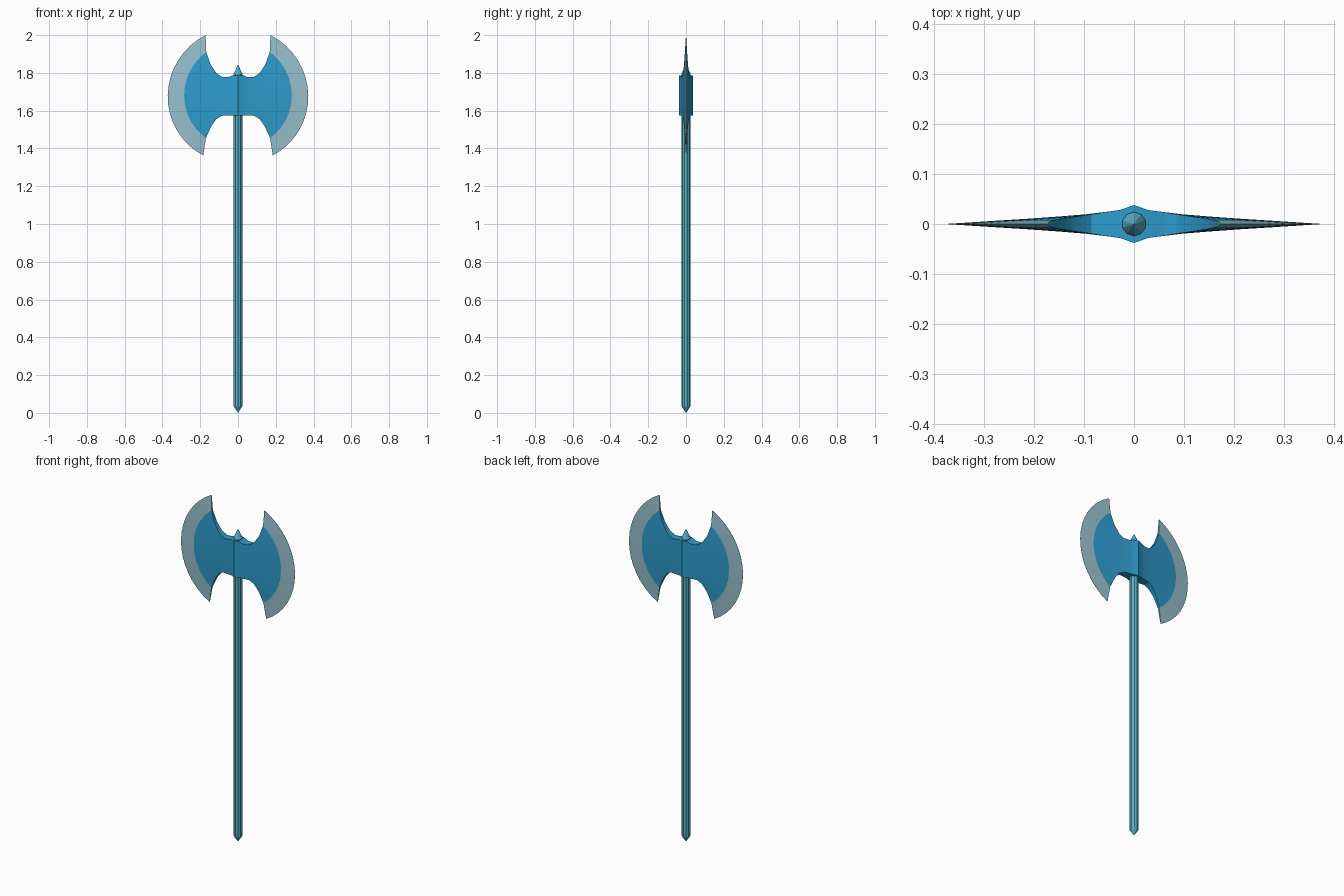
import bpy, bmesh, math

if "Cube" in bpy.data.objects:
    bpy.data.objects.remove(bpy.data.objects["Cube"])


def material(name, rgb):
    m = bpy.data.materials.new(name)
    m.diffuse_color = (*rgb, 1)
    m.use_nodes = True
    m.node_tree.nodes["Principled BSDF"].inputs["Base Color"].default_value = m.diffuse_color
    return m


BLUE = material("blue_steel", (0.027, 0.33, 0.61))
PALE = material("pale_edge", (0.31, 0.53, 0.61))
TEAL = material("teal_shaft", (0.10, 0.43, 0.57))


def finish(bm, name, mats):
    bmesh.ops.remove_doubles(bm, verts=bm.verts, dist=1e-5)
    bmesh.ops.recalc_face_normals(bm, faces=bm.faces)
    me = bpy.data.meshes.new(name)
    bm.to_mesh(me)
    bm.free()
    for m in mats:
        me.materials.append(m)
    ob = bpy.data.objects.new(name, me)
    bpy.context.collection.objects.link(ob)
    return ob


# Shaft: ten-sided pole pointed at both ends
SIDES = 10
bm = bmesh.new()
rings = []
for z in (0.035, 1.795):
    rings.append([bm.verts.new((0.024 * math.cos(2 * math.pi * (i + .5) / SIDES),
                                0.024 * math.sin(2 * math.pi * (i + .5) / SIDES), z))
                  for i in range(SIDES)])
low, high = bm.verts.new((0, 0, 0.0)), bm.verts.new((0, 0, 1.845))
for i in range(SIDES):
    j = (i + 1) % SIDES
    bm.faces.new((rings[0][i], rings[0][j], rings[1][j], rings[1][i]))
    bm.faces.new((low, rings[0][j], rings[0][i]))
    bm.faces.new((high, rings[1][i], rings[1][j]))
finish(bm, "shaft", [TEAL])

# Head stations: top x, top z, bottom x, bottom z, outward bow, half thickness
STATIONS = [
    (0.0, 1.787, 0.0, 1.575, 0.0, 0.038),
    (0.028, 1.787, 0.028, 1.575, 0.0, 0.028),
    (0.05, 1.778, 0.05, 1.574, 0.0, 0.025),
    (0.085, 1.779, 0.085, 1.573, 0.01, 0.0195),
    (0.115, 1.80, 0.115, 1.555, 0.035, 0.015),
    (0.145, 1.845, 0.14, 1.52, 0.07, 0.0105),
    (0.168, 1.91, 0.17, 1.455, 0.116, 0.006),
    (0.172, 2.0, 0.184, 1.363, 0.194, 0.0004),
]
ROWS = 16


def arc(station):
    """Points down one station, bowed outward as a circular arc."""
    xt, zt, xb, zb, bow, _ = station
    h = (zt - zb) / 2
    pts = []
    for r in range(ROWS + 1):
        t = 1 - 2 * r / ROWS
        along, out = h * t, 0
        if bow > 0:
            a = 2 * math.atan(bow / h)
            rad = h / math.sin(a)
            along = rad * math.sin(a * t)
            out = rad * (math.cos(a * t) - math.cos(a))
        k = (1 - along / h) / 2
        pts.append((xt + (xb - xt) * k + out, (zt + zb) / 2 + along))
    return pts


# Double-bladed head, mirrored left-right and front-back
bm = bmesh.new()
for sx in (1, -1):
    grid = {sy: [[bm.verts.new((sx * x, sy * s[5], z)) for x, z in arc(s)]
                 for s in STATIONS] for sy in (-1, 1)}
    f, b = grid[-1], grid[1]
    last = len(STATIONS) - 1
    for c in range(last):
        faces = []
        for g in (f, b):
            for r in range(ROWS):
                faces.append(bm.faces.new((g[c][r], g[c + 1][r], g[c + 1][r + 1], g[c][r + 1])))
        for r in (0, ROWS):
            faces.append(bm.faces.new((f[c][r], f[c + 1][r], b[c + 1][r], b[c][r])))
        for face in faces:
            face.material_index = int(c == last - 1)   # honed edge band
    for r in range(ROWS):
        bm.faces.new((f[last][r], b[last][r], b[last][r + 1], f[last][r + 1])).material_index = 1
head = finish(bm, "axe_head", [BLUE, PALE])
bpy.context.view_layer.objects.active = head
head.select_set(True)
bpy.ops.object.shade_smooth_by_angle(angle=math.radians(25))
